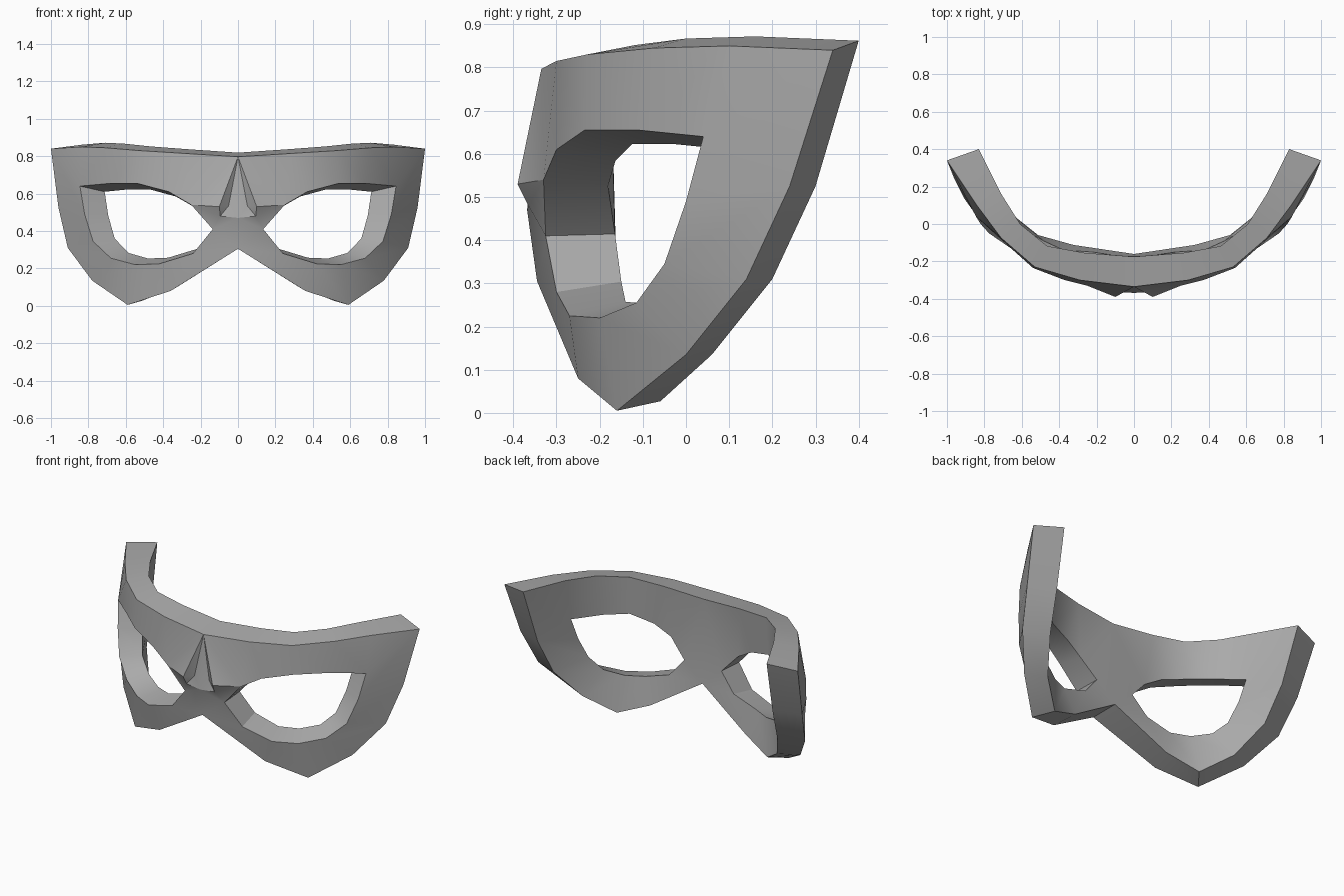
import bpy
import bmesh
import math

cube = bpy.data.objects.get("Cube")
if cube:
    bpy.data.objects.remove(cube)

grey = bpy.data.materials.new("plain grey")
grey.use_nodes = True
colour = (0.4, 0.4, 0.4, 1)
grey.diffuse_color = colour
grey.node_tree.nodes["Principled BSDF"].inputs["Base Color"].default_value = colour

# Left half of the front surface: rim, eye opening and brow points
rim = [(0, -.335, .797), (.29, -.3, .815), (.53, -.23, .83), (.71, -.075, .845),
       (.84, .1, .85), (1, .34, .84), (.96, .24, .525), (.91, .14, .31),
       (.78, 0, .135), (.59, -.16, .005), (.36, -.25, .08), (0, -.345, .305)]
eye = [(.135, -.325, .41), (.25, -.33, .54), (.37, -.3, .61), (.54, -.235, .655),
       (.68, -.11, .655), (.845, .04, .64), (.82, 0, .49), (.775, -.05, .345),
       (.68, -.115, .255), (.55, -.2, .22), (.42, -.27, .225), (.24, -.3, .28)]
brow_tip, brow_under = (.1, -.39, .53), (.095, -.365, .48)
brow_valley, bridge = (.05, -.352, .535), (0, -.368, .47)


def inward(point, rise):
    """Move a front point through the thickness of the mask."""
    x, y, z = point
    depth = max(.06, .16 - .17 * x * x) + .05 * (.8 - z) * max(0, 1 - 6 * x)
    return (x - .17 * x ** 1.5, y + depth, z + rise)


def rim_rise(point):
    return .022 if point[2] > .7 or point[2] < .1 else 0


bm = bmesh.new()


def verts(points):
    return [bm.verts.new(p) for p in points]


def strip(r, e):
    """Faces around the eye, shared by the front and back surfaces."""
    bm.faces.new((r[0], e[1], r[1]))
    bm.faces.new((r[1], e[1], e[2]))
    for i in (1, 2, 3):
        bm.faces.new((r[i], e[i + 1], e[i + 2], r[i + 1]))
    bm.faces.new((r[4], e[5], r[5]))
    for i in range(5, 10):
        bm.faces.new((r[i], e[i], e[i + 1], r[i + 1]))
    bm.faces.new((r[10], e[10], e[11]))
    bm.faces.new((r[10], e[11], r[11]))
    bm.faces.new((e[11], e[0], r[11]))


r, e = verts(rim), verts(eye)
back_r = verts(inward(p, rim_rise(p)) for p in rim)
back_e = verts(inward(p, (.44 - p[2]) * .15) for p in eye)
strip(r, e)
strip(back_r, back_e)

# Pinched brow and nose bridge on the front
tip, under, valley, nose = verts((brow_tip, brow_under, brow_valley, bridge))
for face in ((r[0], tip, e[1]), (r[0], valley, tip), (valley, under, tip),
             (r[0], nose, valley), (valley, nose, under), (tip, under, e[1]),
             (under, e[0], e[1]), (under, nose, e[0]), (nose, r[11], e[0])):
    bm.faces.new(face)

# Plain nose area on the back
bm.faces.new((back_r[0], back_e[0], back_e[1]))
bm.faces.new((back_r[0], back_r[11], back_e[0]))

# Walls of the rim and the eye opening
for i in range(len(rim) - 1):
    bm.faces.new((r[i], r[i + 1], back_r[i + 1], back_r[i]))
for i in range(len(eye)):
    bm.faces.new((e[i - 1], e[i], back_e[i], back_e[i - 1]))

# Mirror to the right half
bmesh.ops.mirror(bm, geom=bm.verts[:] + bm.edges[:] + bm.faces[:],
                 axis='X', merge_dist=.001)
bmesh.ops.remove_doubles(bm, verts=bm.verts[:], dist=.001)
bmesh.ops.recalc_face_normals(bm, faces=bm.faces[:])

mesh = bpy.data.meshes.new("eye_mask")
bm.to_mesh(mesh)
bm.free()
mesh.materials.append(grey)
mask = bpy.data.objects.new("eye_mask", mesh)
bpy.context.collection.objects.link(mask)
bpy.context.view_layer.objects.active = mask
mask.select_set(True)
bpy.ops.object.shade_smooth_by_angle(angle=math.radians(30))
